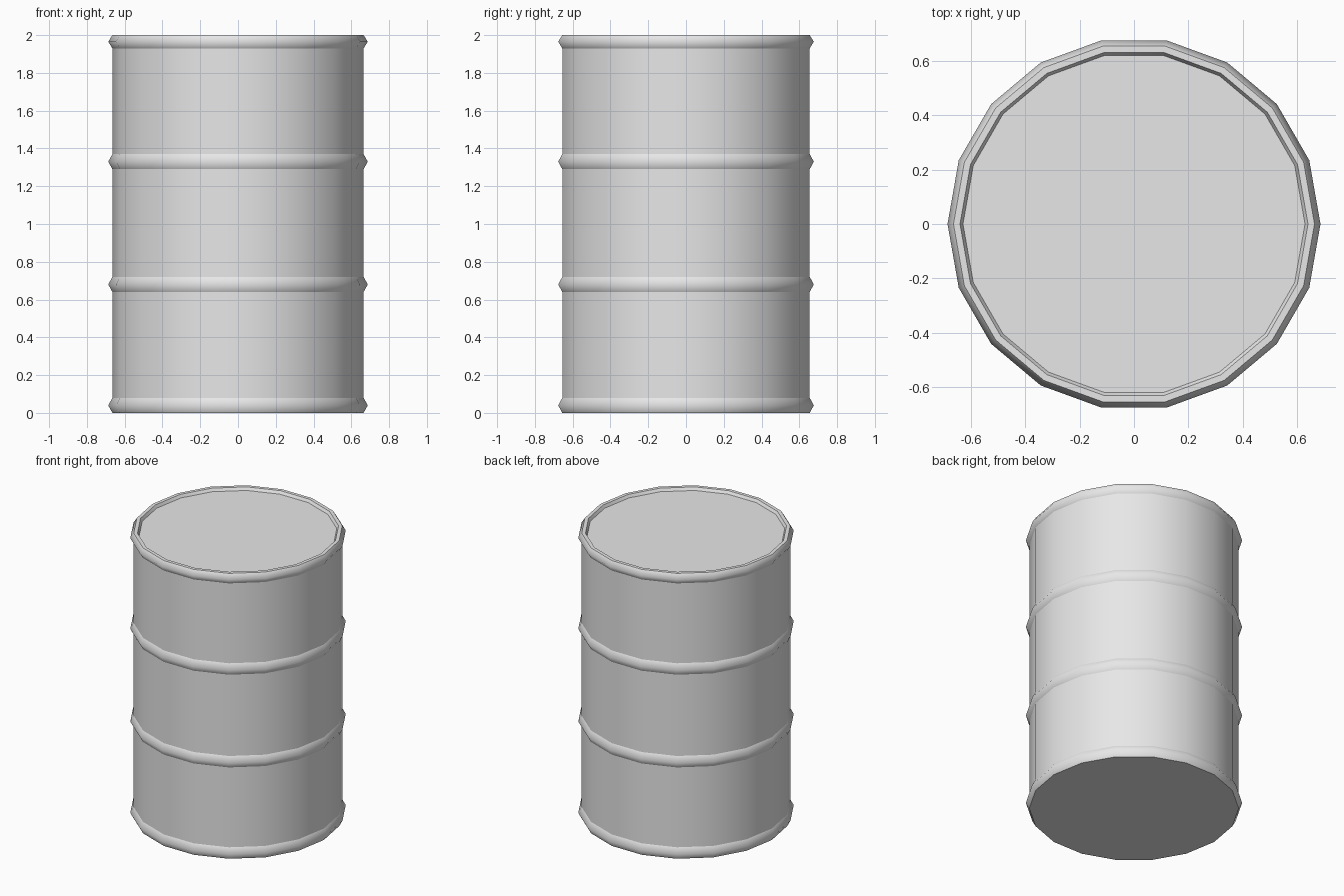
import bpy, bmesh
from math import cos, sin, tau

SIDES = 18
WALL, PEAK = 0.665, 0.687   # wall radius and hoop crest radius

if "Cube" in bpy.data.objects:
    bpy.data.objects.remove(bpy.data.objects["Cube"], do_unlink=True)

grey = bpy.data.materials.new("grey_metal")
grey.use_nodes = True
grey.diffuse_color = (0.8, 0.8, 0.8, 1)
grey.node_tree.nodes["Principled BSDF"].inputs["Base Color"].default_value = (0.8, 0.8, 0.8, 1)


def lathe(name, profile, cap_start=False, cap_end=False):
    """Revolve (radius, z) points; every ring is a crease except hoop crests."""
    bm = bmesh.new()
    rings = []
    for r, z in profile:
        rings.append([bm.verts.new((r * cos(tau * i / SIDES), r * sin(tau * i / SIDES), z))
                      for i in range(SIDES)])
    for low, high in zip(rings, rings[1:]):
        for i in range(SIDES):
            j = (i + 1) % SIDES
            bm.faces.new((low[i], low[j], high[j], high[i])).smooth = True
    if cap_start:
        bm.faces.new(rings[0][::-1])
    if cap_end:
        bm.faces.new(rings[-1])
    for (r, z), ring in zip(profile, rings):
        if r < PEAK:
            for i in range(SIDES):
                edge = bm.edges.get((ring[i], ring[(i + 1) % SIDES]))
                edge.smooth = False
    mesh = bpy.data.meshes.new(name)
    bm.to_mesh(mesh)
    bm.free()
    mesh.materials.append(grey)
    obj = bpy.data.objects.new(name, mesh)
    bpy.context.collection.objects.link(obj)
    return obj


# Drum body: straight wall with four pointed hoops
body = []
for centre in (0.04, 0.68, 1.33, 1.965):
    half = min(0.04, 2 - centre)
    body += [(WALL, centre - half), (PEAK, centre), (WALL, centre + half)]
lathe("drum_body", body, cap_start=True)

# Lid: flat rim stepping down to a recessed disc
lathe("drum_lid", [(WALL, 2.0), (0.641, 2.0), (0.63, 1.98)], cap_end=True)
